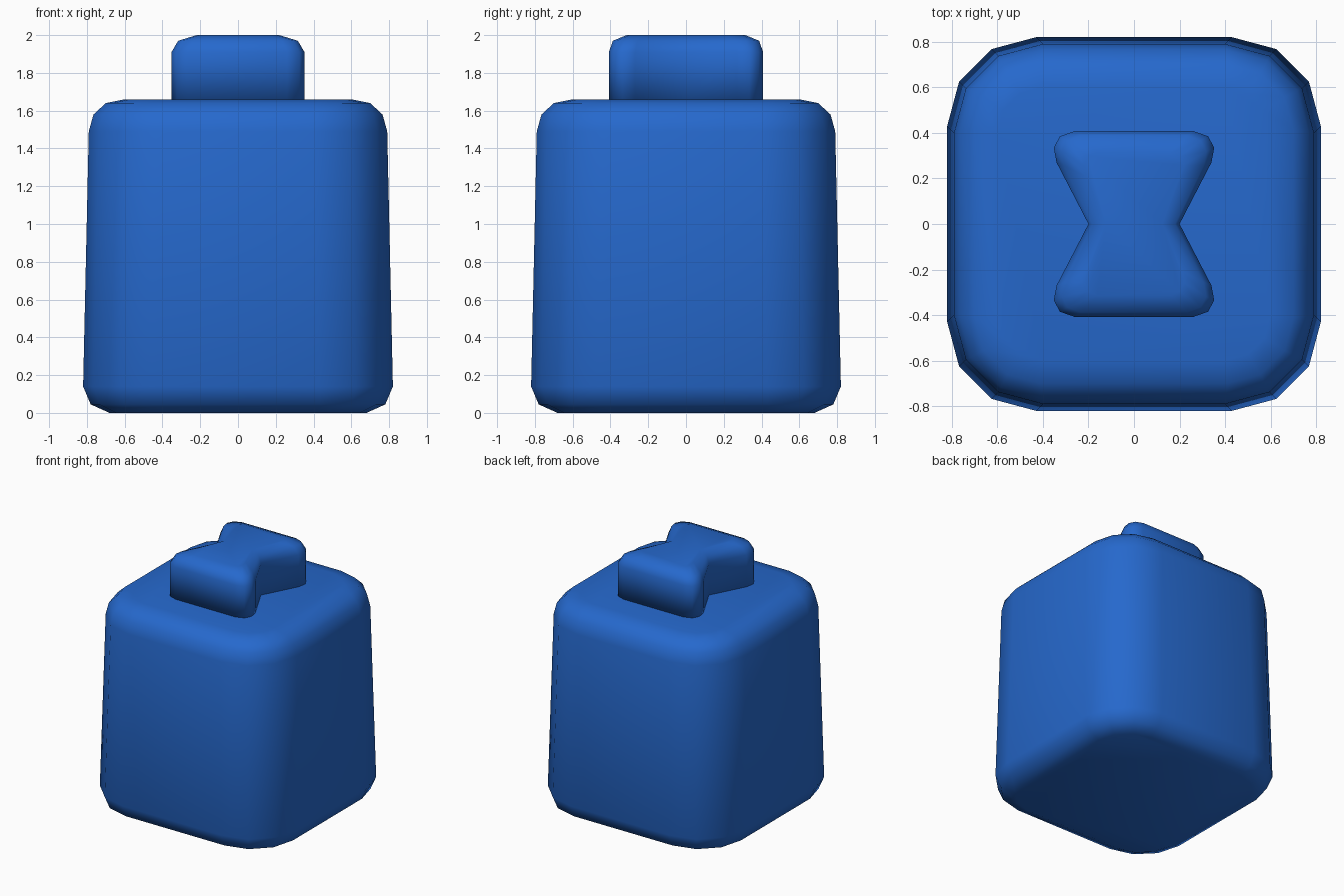
import bpy
import bmesh
from math import cos, sin, pi

if "Cube" in bpy.data.objects:
    bpy.data.objects.remove(bpy.data.objects["Cube"], do_unlink=True)

blue = bpy.data.materials.new("blue")
blue.use_nodes = True
blue.diffuse_color = (0.019, 0.14, 0.61, 1)
blue.node_tree.nodes["Principled BSDF"].inputs["Base Color"].default_value = blue.diffuse_color


def loft(name, rings):
    """Bridge equal-length rings of points, cap both ends and shade smooth."""
    bm = bmesh.new()
    loops = [[bm.verts.new(p) for p in ring] for ring in rings]
    n = len(loops[0])
    for low, high in zip(loops, loops[1:]):
        for i in range(n):
            j = (i + 1) % n
            bm.faces.new((low[i], low[j], high[j], high[i]))
    bm.faces.new(loops[0][::-1])
    bm.faces.new(loops[-1])
    for face in bm.faces:
        face.smooth = True
    mesh = bpy.data.meshes.new(name)
    bm.to_mesh(mesh)
    bm.free()
    mesh.materials.append(blue)
    obj = bpy.data.objects.new(name, mesh)
    bpy.context.collection.objects.link(obj)
    return obj


def rounded_square(half, radius, z):
    """Square ring with three-segment rounded corners."""
    centre = half - radius
    ring = []
    for corner, (sx, sy) in enumerate([(1, 1), (-1, 1), (-1, -1), (1, -1)]):
        for step in range(4):
            a = corner * pi / 2 + step * pi / 6
            ring.append((sx * centre + radius * cos(a), sy * centre + radius * sin(a), z))
    return ring


def hourglass(sx, sy, z):
    """Hourglass ring mirrored from one quarter outline."""
    quarter = [(0.20, 0), (0.34, 0.27), (0.352, 0.335), (0.325, 0.385), (0.26, 0.408)]
    back = quarter + [(-x, y) for x, y in reversed(quarter)]
    front = [(-x, -y) for x, y in back[1:-1]]
    return [(x * sx, y * sy, z) for x, y in back + front]


# Tapered body: half width, corner radius, height
body_profile = [(0.68, 0.26, 0), (0.78, 0.35, 0.045), (0.82, 0.39, 0.14),
                (0.79, 0.39, 1.49), (0.765, 0.36, 1.58),
                (0.70, 0.29, 1.64), (0.60, 0.20, 1.66)]
loft("body", [rounded_square(*row) for row in body_profile])

# Hourglass knob: x scale, y scale, height
knob_profile = [(1, 1, 1.64), (1, 1, 1.91), (0.9, 0.95, 1.97), (0.62, 0.77, 2.0)]
loft("top_knob", [hourglass(*row) for row in knob_profile])
